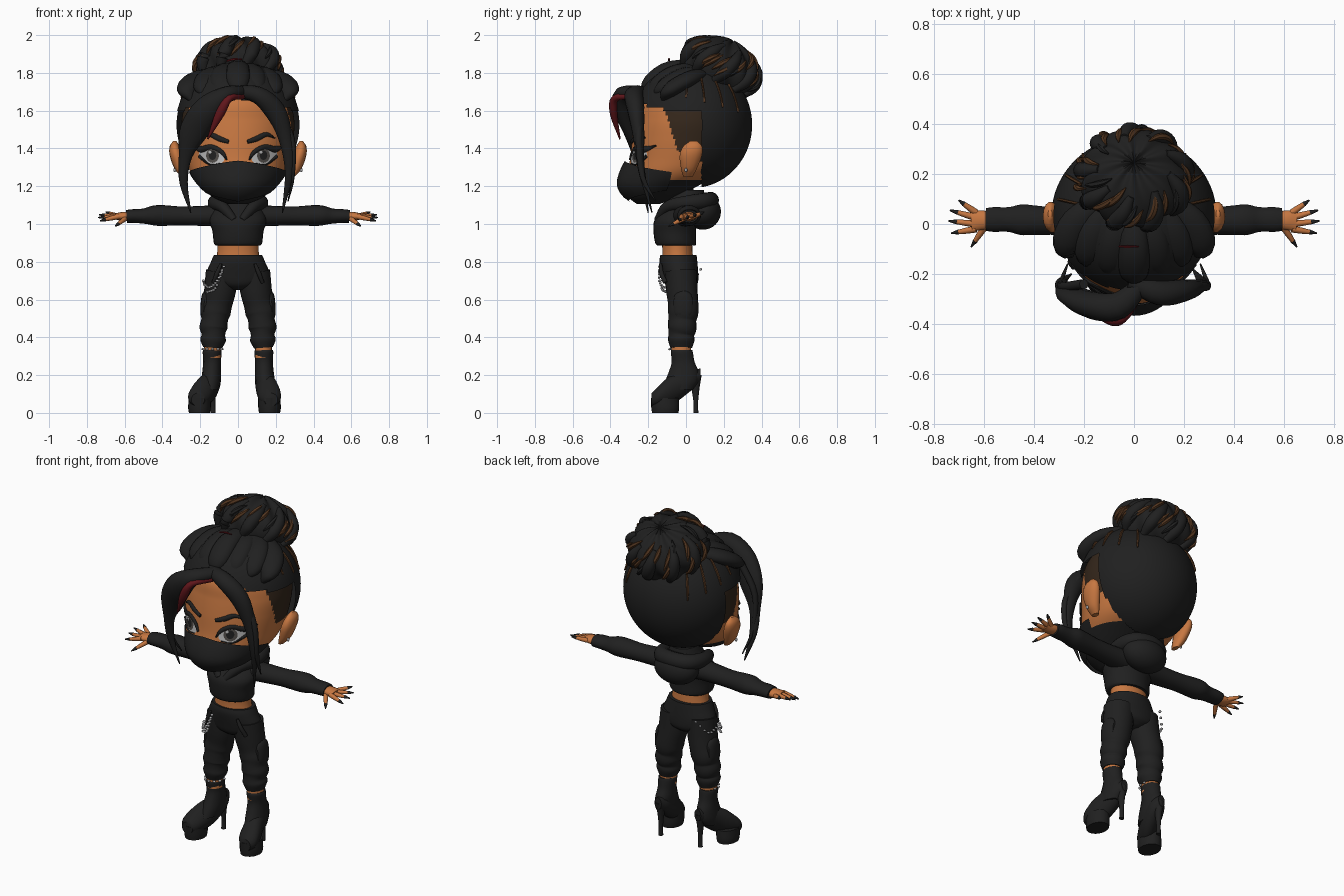
import bpy, bmesh, math, random
from math import sin, cos, pi, radians
from mathutils import Vector, Matrix
from mathutils.bvhtree import BVHTree

random.seed(4)
cube = bpy.data.objects.get("Cube")
if cube:
    bpy.data.objects.remove(cube)


def material(name, r, g, b):
    m = bpy.data.materials.new(name)
    m.use_nodes = True
    m.diffuse_color = (r, g, b, 1)
    m.node_tree.nodes["Principled BSDF"].inputs["Base Color"].default_value = (r, g, b, 1)
    return m


BLACK = material("soft black", .0145, .0145, .0145)
SKIN = material("tan skin", .57, .185, .053)
SHAVED = material("shaved brown", .035, .02, .011)
BROWN = material("brown streak", .085, .036, .014)
RED = material("dark red", .12, .008, .011)
WHITE = material("eye white", .5, .5, .5)
GREY = material("iris grey", .08, .072, .065)
SILVER = material("silver", .4, .4, .41)


def finish(name, bm, *mats, fix=True):
    if fix:
        bmesh.ops.recalc_face_normals(bm, faces=bm.faces)
    me = bpy.data.meshes.new(name)
    bm.to_mesh(me)
    for m in mats:
        me.materials.append(m)
    me.shade_smooth()
    me.set_sharp_from_angle(angle=radians(45))
    ob = bpy.data.objects.new(name, me)
    bpy.context.scene.collection.objects.link(ob)
    return ob


def spline(pts, steps):
    """Smooth curve through points of any dimension."""
    p = [Vector(q) for q in pts]
    p = [p[0] * 2 - p[1]] + p + [p[-1] * 2 - p[-2]]
    out = []
    for i in range(1, len(p) - 2):
        a, b, c, d = p[i - 1:i + 3]
        for k in range(steps):
            t = k / steps
            out.append((b * 2 + (c - a) * t + (a * 2 - b * 5 + c * 4 - d) * t * t
                        + (b * 3 - a - c * 3 + d) * t ** 3) * .5)
    return out + [p[-2]]


def tube(name, pts, *mats, ref=(0, 1, 0), axis=None, sides=14, steps=4, rule=None):
    """Loft of ellipses; each point is x, y, z, half width, half depth."""
    bm = bmesh.new()
    path = spline(pts, steps)
    pos = [Vector(q[:3]) for q in path]
    rings = []
    for i, q in enumerate(path):
        t = Vector(axis) if axis else pos[min(i + 1, len(pos) - 1)] - pos[max(i - 1, 0)]
        t.normalize()
        u = t.cross(Vector(ref)).normalized()
        v = u.cross(t)
        ang = [2 * pi * k / sides for k in range(sides)]
        rings.append([bm.verts.new(pos[i] + u * max(q[3], .002) * cos(a) + v * max(q[4], .002) * sin(a))
                      for a in ang])
    for r, s in zip(rings, rings[1:]):
        for k in range(sides):
            j = (k + 1) % sides
            bm.faces.new((r[k], r[j], s[j], s[k]))
    bm.faces.new(rings[0])
    bm.faces.new(rings[-1])
    if rule:
        for f in bm.faces:
            f.material_index = rule(f.calc_center_median())
    return finish(name, bm, *mats)


def mirror(pts, s):
    return [(q[0] * s, *q[1:]) for q in pts]


def ball(name, loc, size, mat, rot=0, lobes=0, keep=None, seg=32):
    bm = bmesh.new()
    bmesh.ops.create_uvsphere(bm, u_segments=seg, v_segments=seg // 2, radius=1)
    for v in bm.verts:
        v.co *= 1 + .05 * cos(lobes * math.atan2(v.co.y, v.co.x) + 3 * v.co.z) if lobes else 1
    bm.transform(Matrix.Translation(loc) @ Matrix.Rotation(rot, 4, 'X') @ Matrix.Diagonal((*size, 1)))
    if keep:
        drop = [f for f in bm.faces if not keep(f.calc_center_median())]
        bmesh.ops.delete(bm, geom=drop, context='FACES')
    return finish(name, bm, mat)


def head_colour(c):
    if c.z < 1.235:
        return 2
    return int(c.z > 1.38 and c.y > -.04 - .3 * (c.z - 1.37))


# Head, with shaved sides and a dark underside by rule
head = tube("head", [(0, -.2, 1.105, .05, .06), (0, -.18, 1.14, .13, .12), (0, -.13, 1.2, .2, .19),
                     (0, -.06, 1.27, .25, .25), (0, -.02, 1.35, .275, .275), (0, 0, 1.45, .293, .285),
                     (0, .01, 1.55, .298, .28), (0, .01, 1.65, .27, .26), (0, .02, 1.75, .19, .18)],
            SKIN, SHAVED, BLACK, axis=(0, 0, 1), sides=128, steps=12, rule=head_colour)
tree = BVHTree.FromPolygons([v.co for v in head.data.vertices], [p.vertices[:] for p in head.data.polygons])


def on_face(x, z, off=.004):
    hit = tree.ray_cast(Vector((x, -1, z)), Vector((0, 1, 0)))[0]
    return Vector((x, hit.y - off, z))


def decal(name, cx, cz, rx, rz, mat, off, tilt=0):
    """Thin elliptical plate lying on the face."""
    bm = bmesh.new()
    mid = bm.verts.new(on_face(cx, cz, off))
    last = None
    for k in (.35, .7, 1):
        ring = []
        for i in range(20):
            x, z = rx * k * cos(pi * i / 10), rz * k * sin(pi * i / 10)
            ring.append(bm.verts.new(on_face(cx + x, cz + z + x * tilt, off)))
        for i in range(20):
            j = (i + 1) % 20
            bm.faces.new((last[i], ring[i], ring[j], last[j]) if last else (mid, ring[i], ring[j]))
        last = ring
    finish(name, bm, mat, fix=False)


def stroke(name, pts, mat):
    tube(name, [(*on_face(x, z, .005), w, .008) for x, z, w in pts], mat, sides=8)


# Eyes, lashes, brows, ears, earrings
for s, side in ((1, "left"), (-1, "right")):
    decal(side + "_eye_white", s * .14, 1.357, .068, .043, WHITE, .005, s * .15)
    decal(side + "_iris", s * .135, 1.362, .034, .038, GREY, .008)
    decal(side + "_pupil", s * .135, 1.364, .02, .025, BLACK, .010)
    decal(side + "_eye_glint", s * .135 - .014, 1.38, .008, .008, WHITE, .012)
    stroke(side + "_upper_lash", mirror([(.06, 1.34, .004), (.085, 1.38, .011), (.14, 1.408, .013),
                                         (.195, 1.395, .017), (.245, 1.415, .003)], s), BLACK)
    stroke(side + "_lower_lash", mirror([(.09, 1.322, .002), (.15, 1.315, .004), (.205, 1.36, .01)], s), BLACK)
    stroke(side + "_brow", mirror([(.05, 1.435, .01), (.1, 1.452, .014), (.15, 1.474, .012),
                                   (.195, 1.455, .003)], s), BLACK)
    tube(side + "_ear", mirror([(.285, .01, 1.25, .015, .025), (.305, .015, 1.29, .03, .042),
                                (.325, .025, 1.36, .036, .06), (.335, .035, 1.41, .027, .052),
                                (.335, .04, 1.44, .008, .018)], s), SKIN, axis=(0, 0, 1))
    ball(side + "_ear_stud", (s * .335, 0, 1.285), (.008, .008, .011), SILVER, seg=10)

# Face mask wrapped around the jaw
bm = bmesh.new()
grid = []
for i in range(33):
    a = radians(-108 + 216 * i / 32)
    w = abs(a) / radians(108)
    d = Vector((sin(a), -cos(a), 0))
    col = []
    for j in range(11):
        v = j / 10
        z = (1.118 + .06 * w) * (1 - v) + (1.335 - .06 * w ** 1.3) * v
        hit = tree.ray_cast(Vector((0, -.16, z)), d)[0]
        col.append(bm.verts.new(hit + d * (.008 + .04 * max(cos(a), 0) ** 2 * sin(pi * (.1 + .75 * v)))))
    grid.append(col)
for p, q in zip(grid, grid[1:]):
    for j in range(10):
        bm.faces.new((p[j], q[j], q[j + 1], p[j + 1]))
finish("face_mask", bm, BLACK, fix=False)

# Hair cap, open over the face and temples
ball("hair_cap", (0, .03, 1.525), (.33, .32, .335), BLACK, seg=112,
     keep=lambda c: c.z > 1.665 - .2 * abs(c.x) or c.y > .08)
for i in range(7):
    x = (i - 3) * .08
    e = abs(i - 3)
    tube("swept_lock", [(x * 1.02, -.225 + .035 * e, 1.68 - .008 * e, .015, .015),
                        (x * 1.1, -.19 + .035 * e, 1.75 - .014 * e, .06, .04),
                        (x * .95, -.08 + .03 * e, 1.825 - .02 * e, .06, .04),
                        (x * .5, .1, 1.83 - .01 * e, .035, .03)], BLACK, ref=(0, 0, 1))

# Front locks framing the face
tube("right_front_lock", [(.04, -.23, 1.7, .03, .03), (-.06, -.325, 1.685, .045, .055),
                          (-.16, -.325, 1.605, .075, .055), (-.235, -.29, 1.49, .075, .04),
                          (-.278, -.26, 1.36, .036, .022), (-.288, -.23, 1.22, .022, .016),
                          (-.25, -.2, 1.06, .003, .003)], BLACK)
tube("left_front_lock", [(-.02, -.23, 1.7, .03, .03), (.1, -.275, 1.685, .045, .05),
                         (.195, -.265, 1.6, .055, .045), (.25, -.25, 1.46, .038, .03),
                         (.272, -.235, 1.28, .024, .018), (.235, -.18, 1.06, .003, .003)], BLACK)
tube("red_lock", [(.025, -.28, 1.675, .015, .015), (-.045, -.375, 1.665, .018, .02),
                  (-.095, -.383, 1.585, .024, .02), (-.16, -.35, 1.45, .004, .004)], RED)
tube("red_wisp", [(-.06, -.09, 1.862, .004, .004), (-.025, -.09, 1.872, .006, .006),
                  (.02, -.09, 1.872, .003, .003)], RED, sides=6)
for s in (1, -1):
    tube("thin_lock", mirror([(.2, -.24, 1.62, .02, .02), (.285, -.25, 1.45, .016, .018),
                              (.29, -.23, 1.25, .01, .014), (.265, -.16, 1.12, .003, .003)], s), BLACK)

# Bun with brown streaks and loose curls
BUN, TILT = Vector((0, .18, 1.825)), radians(-25)
ball("bun", BUN, (.21, .2, .157), BLACK, TILT, lobes=9, seg=72)


def bun_point(lon, lat, k):
    p = Vector((.215 * cos(lon) * cos(lat), .205 * sin(lon) * cos(lat), .16 * sin(lat))) * k
    return BUN + Matrix.Rotation(TILT, 3, 'X') @ p


for i in range(30):
    lon, lat = i * 2 * pi / 30 + random.uniform(-.1, .1), random.uniform(-.4, .5)
    loose = .07 if i % 3 == 0 else 0
    pts = [(*bun_point(lon + .12 * k, lat + .22 * k, 1.02 + loose * sin(pi * k / 3)), w, w)
           for k, w in enumerate((.003, .012, .012, .003))]
    tube("bun_streak", pts, BLACK if i % 5 == 1 else BROWN, sides=6, ref=(.3, .2, .93))
for i in range(9):
    lon = i * 2 * pi / 9
    tube("bun_twist", [(*bun_point(lon + .15 * k, -.5 + .45 * k, .98), w, w)
                       for k, w in enumerate((.02, .035, .032, .015))], BLACK, ref=(.3, .2, .93))
for s in (1, -1):
    for k in range(4):
        pts = []
        for j in range(4):
            lat, lon = .95 - .17 * j - .08 * k, -.1 + .33 * k
            pts.append((s * .335 * cos(lat) * cos(lon), .03 + .325 * cos(lat) * sin(lon),
                        1.525 + .34 * sin(lat), .011 - .005 * abs(j - 1.5), .006))
        tube("cap_streak", pts, BROWN, sides=6)

# Hoodie body, hood and waist
Z = (0, 0, 1)
tube("neck", [(0, -.02, 1.05, .07, .07), (0, -.03, 1.22, .07, .07)], BLACK, axis=Z)
tube("waist", [(0, -.045, .78, .125, .085), (0, -.045, .85, .11, .08), (0, -.05, .94, .11, .08)], SKIN, axis=Z, sides=24)
tube("hoodie_body", [(0, -.05, .885, .115, .1), (0, -.055, .9, .128, .108), (0, -.06, .96, .135, .112),
                     (0, -.055, 1.02, .15, .112), (0, -.02, 1.08, .13, .1), (0, 0, 1.13, .095, .1),
                     (0, .01, 1.18, .075, .085)], BLACK, axis=Z, sides=28)
tube("hood_rim", [(-.02, -.15, 1.02, .02, .02), (-.08, -.1, 1.09, .03, .03), (-.12, 0, 1.11, .04, .04),
                  (-.09, .1, 1.12, .045, .045), (0, .13, 1.125, .045, .045), (.09, .1, 1.12, .045, .045),
                  (.12, 0, 1.11, .04, .04), (.08, -.1, 1.09, .03, .03), (.02, -.15, 1.02, .02, .02)],
     BLACK, ref=Z)
ball("hood_pouch", (0, .09, 1.065), (.135, .095, .095), BLACK, -.4)

# Trousers
tube("trouser_hips", [(0, -.04, .835, .128, .096), (0, -.04, .8, .143, .1), (0, -.03, .73, .168, .095),
                      (0, -.025, .68, .13, .085), (0, -.025, .65, .03, .05)], BLACK, axis=Z, sides=28)

FINGERS = [(.045, .70, .095), (.025, .735, .055), (0, .74, .012), (-.02, .73, -.037)]
for s, side, toe in ((1, "left", .175), (-1, "right", .212)):
    # Sleeve and hand
    tube(side + "_sleeve", mirror([(.08, -.005, 1.045, .06, .07), (.17, 0, 1.043, .054, .062),
                                   (.3, .01, 1.043, .05, .055), (.4, .015, 1.045, .055, .06),
                                   (.45, .017, 1.045, .052, .062), (.5, .018, 1.042, .04, .05),
                                   (.56, .018, 1.042, .036, .05), (.59, .018, 1.04, .034, .046)], s), BLACK, sides=18)
    tube(side + "_palm", mirror([(.56, .015, 1.04, .024, .034), (.61, .015, 1.04, .024, .04),
                                 (.65, .012, 1.04, .016, .042)], s), SKIN)
    spans = [((.63, y0, 1.04), (x1, y1, 1.03 + y1 * .35)) for y0, x1, y1 in FINGERS]
    for a, b in spans + [((.595, -.01, 1.03), (.65, -.092, .988))]:
        a, b = Vector((a[0] * s, *a[1:])), Vector((b[0] * s, *b[1:]))
        m = a.lerp(b, .7)
        tube(side + "_finger", [(*a, .014, .014), (*a.lerp(b, .4), .012, .012), (*m, .009, .009)], SKIN, sides=8, ref=Z)
        tube(side + "_nail", [(*m, .010, .010), (*b, .003, .003)], BLACK, sides=8, ref=Z)

    # Trouser leg with folds and cargo pocket
    tube(side + "_trouser_leg", mirror([(.085, -.028, .75, .085, .085), (.095, -.022, .65, .084, .083),
                                        (.108, -.015, .58, .078, .08), (.12, -.015, .53, .08, .08),
                                        (.124, -.02, .49, .07, .074), (.13, -.02, .45, .074, .076),
                                        (.13, -.025, .415, .062, .068), (.132, -.025, .385, .068, .07),
                                        (.135, -.025, .345, .05, .058)], s), BLACK, sides=20)
    tube(side + "_cargo_pocket", mirror([(.158, -.015, .64, .02, .03), (.17, -.015, .61, .024, .05),
                                         (.177, -.015, .53, .022, .05), (.175, -.015, .5, .008, .03)], s), BLACK)
    tube(side + "_hip_strap", mirror([(.09, -.135, .79, .008, .008), (.11, -.13, .74, .012, .012),
                                      (.13, -.11, .69, .01, .012)], s), BLACK)
    # Ankle and heeled platform boot, the right toe turned out more
    step = toe - .14
    tube(side + "_ankle", mirror([(.135, -.025, .29, .046, .053), (.135, -.025, .36, .046, .053)], s), SKIN)
    tube(side + "_boot_shaft", mirror([(.137, -.022, .334, .046, .056), (.137, -.022, .32, .05, .06),
                                       (.137, -.015, .27, .047, .062), (.139, -.012, .22, .05, .08),
                                       (.143, -.022, .17, .052, .09), (.15, -.045, .125, .048, .085)], s), BLACK, axis=Z)
    tube(side + "_boot_foot", mirror([(.132, .078, .2, .022, .035), (.135, .03, .175, .044, .055),
                                      (.14 + step * .2, -.04, .14, .054, .075), (.14 + step * .6, -.1, .11, .06, .075),
                                      (toe - .005, -.15, .085, .058, .052), (toe, -.182, .07, .035, .035)], s),
         BLACK, ref=Z, axis=(0, -1, 0), sides=18)
    tube(side + "_platform", mirror([(toe - .008, -.11, 0, .056, .07), (toe - .008, -.11, .03, .06, .074),
                                     (toe - .01, -.112, .08, .058, .074)], s), BLACK, axis=Z, sides=20)
    tube(side + "_heel", mirror([(.132, .05, .2, .03, .034), (.132, .05, .13, .018, .022),
                                 (.132, .052, .05, .012, .012), (.132, .052, 0, .014, .014)], s), BLACK, axis=Z)

# Chains on the right hip and ankle
front_chain = spline([(-.075, -.142, .775), (-.11, -.14, .7), (-.15, -.118, .665), (-.178, -.07, .68)], 4)
low_chain = spline([(-.085, -.142, .745), (-.12, -.128, .66), (-.16, -.105, .64)], 4)
back_chain = spline([(-.182, -.03, .7), (-.172, .03, .69), (-.12, .078, .76)], 3)
ankle_chain = [(-.135 - .052 * sin(k * .6), -.027 - .06 * cos(k * .6), .338) for k in range(-3, 4)]
for p in front_chain + low_chain + back_chain + ankle_chain:
    ball("chain_link", p, (.009, .008, .006), SILVER, .5, seg=10)
